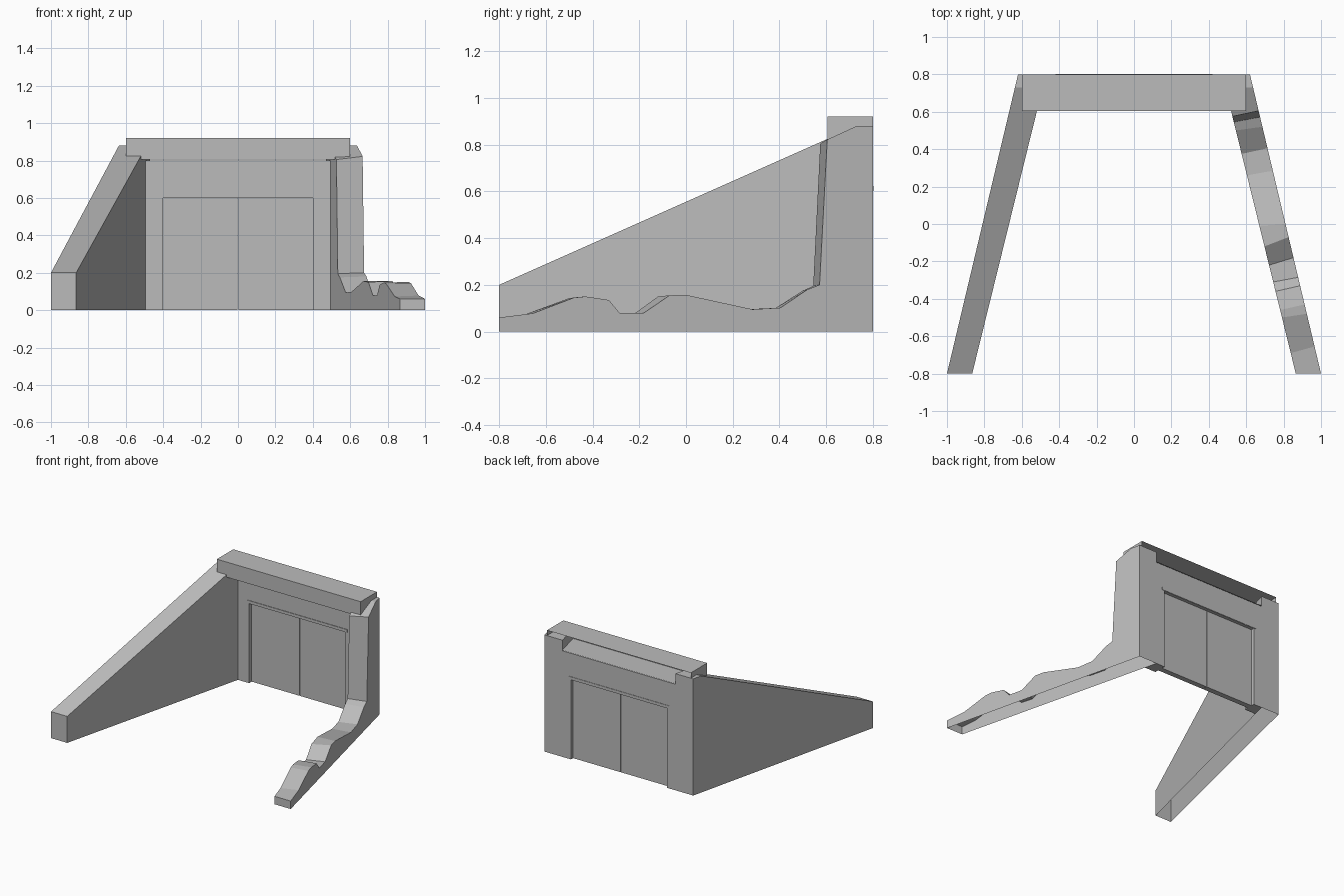
import bpy, bmesh

if "Cube" in bpy.data.objects:
    bpy.data.objects.remove(bpy.data.objects["Cube"])

concrete = bpy.data.materials.new("concrete grey")
concrete.diffuse_color = (0.5, 0.5, 0.5, 1)
concrete.use_nodes = True
concrete.node_tree.nodes["Principled BSDF"].inputs["Base Color"].default_value = concrete.diffuse_color


def loft(name, loop_a, loop_b, skip=(), cap_b=True):
    """Join two matching loops with side faces and end caps."""
    bm = bmesh.new()
    a = [bm.verts.new(p) for p in loop_a]
    b = [bm.verts.new(p) for p in loop_b]
    n = len(a)
    for i in range(n):
        if i not in skip:
            j = (i + 1) % n
            bm.faces.new((a[i], a[j], b[j], b[i]))
    bm.faces.new(a[::-1])
    if cap_b:
        bm.faces.new(b)
    bmesh.ops.recalc_face_normals(bm, faces=bm.faces)
    mesh = bpy.data.meshes.new(name)
    bm.to_mesh(mesh)
    bm.free()
    mesh.materials.append(concrete)
    obj = bpy.data.objects.new(name, mesh)
    bpy.context.collection.objects.link(obj)
    return obj


def box(name, x0, x1, y0, y1, z0, z1, cap_back=True):
    rect = [(x0, z0), (x1, z0), (x1, z1), (x0, z1)]
    return loft(name, [(x, y0, z) for x, z in rect],
                [(x, y1, z) for x, z in rect], cap_b=cap_back)


def inner_x(y):
    return 0.865 - 0.2464 * (y + 0.8)


def outer_x(y):
    return 1.0 - 0.2375 * (y + 0.8)


def wing(name, side, inner, outer):
    """Splayed side wall, hollow underneath."""
    def close(p):
        return [(-0.8, 0)] + p + [(0.73, 0.88), (0.8, 0.88), (0.8, 0)]
    a, b = close(inner), close(outer)
    return loft(name, [(side * inner_x(y), y, z) for y, z in a],
                [(side * outer_x(y), y, z) for y, z in b], skip=(len(a) - 1,))


# Intact left wing and broken right wing
wing("left_wing_wall", -1, [(-0.8, 0.2)], [(-0.8, 0.2)])
broken_inner = [(-0.8, 0.06), (-0.69, 0.073), (-0.5, 0.143), (-0.46, 0.148),
                (-0.36, 0.135), (-0.31, 0.08), (-0.22, 0.077), (-0.12, 0.15),
                (-0.01, 0.155), (0.26, 0.095), (0.375, 0.095), (0.5, 0.175),
                (0.545, 0.195), (0.575, 0.805)]
broken_outer = [(-0.8, 0.06), (-0.655, 0.078), (-0.48, 0.145), (-0.43, 0.15),
                (-0.33, 0.135), (-0.285, 0.08), (-0.18, 0.08), (-0.07, 0.155),
                (0.0, 0.157), (0.285, 0.095), (0.405, 0.102), (0.52, 0.18),
                (0.572, 0.2), (0.605, 0.822)]
wing("broken_right_wing_wall", 1, broken_inner, broken_outer)


# Gate wall with door opening, fitted between the wings
def gate_loop(y):
    w = inner_x(y)
    pts = [(-w, 0), (-0.4, 0), (-0.4, 0.6), (0.4, 0.6), (0.4, 0),
           (w, 0), (w, 0.8), (-w, 0.8)]
    return [(x, y, z) for x, z in pts]


loft("gate_wall", gate_loop(0.705), gate_loop(0.8))

# Double door, recessed on both sides
for label, s in (("left", -1), ("right", 1)):
    x0, x1 = sorted((s * 0.002, s * 0.4))
    box(label + "_door", x0, x1, 0.735, 0.775, 0, 0.6)

# Thin trim above the door, front and back
box("front_door_trim", -0.42, 0.42, 0.701, 0.705, 0.602, 0.624)
box("back_door_trim", -0.42, 0.42, 0.8, 0.803, 0.602, 0.624)

# Lintel, open at the back
box("lintel", -0.6, 0.6, 0.605, 0.8, 0.806, 0.92, cap_back=False)
